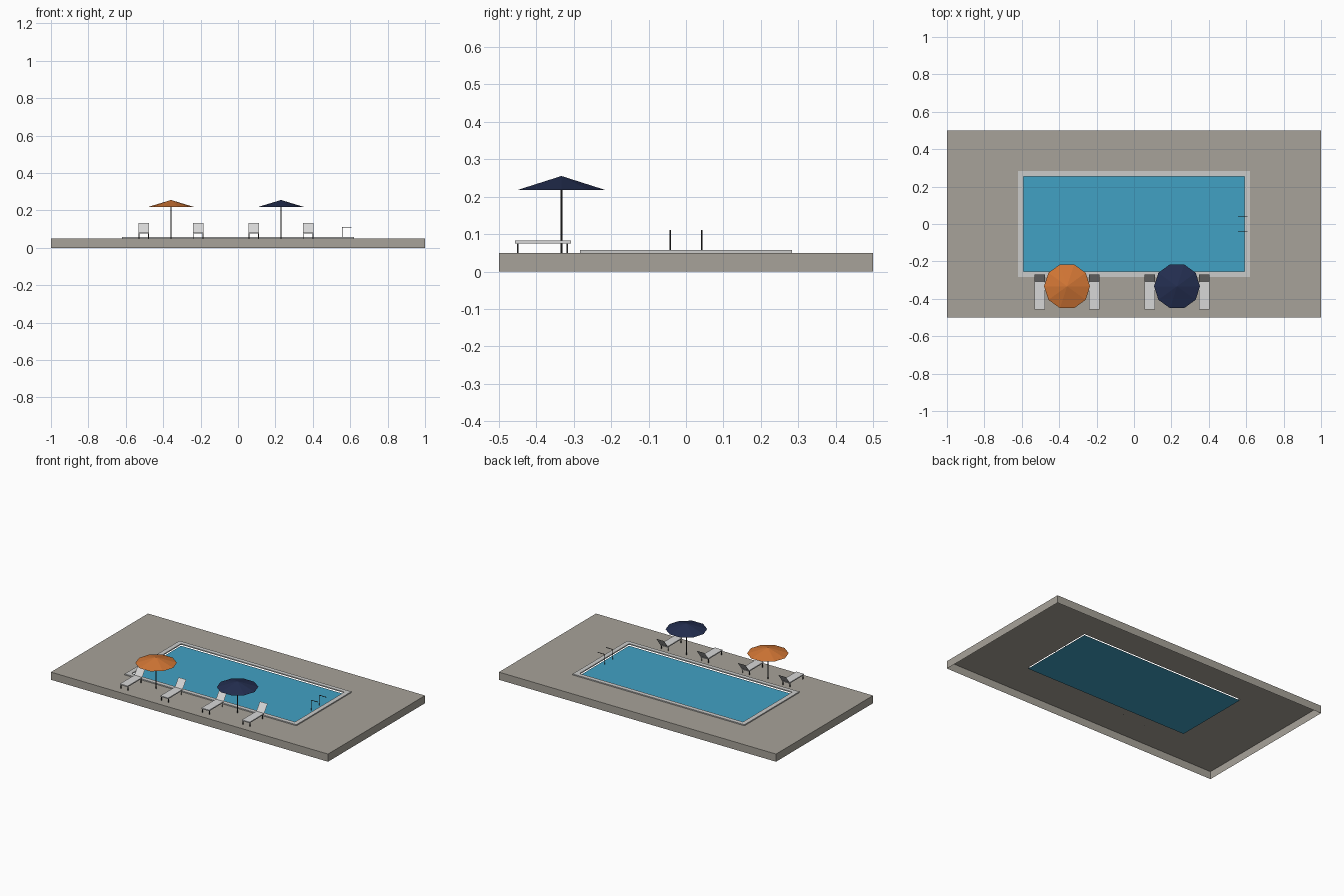
import bpy, bmesh, math
from mathutils import Vector, Matrix

cube = bpy.data.objects.get("Cube")
if cube:
    bpy.data.objects.remove(cube, do_unlink=True)


def material(name, r, g, b):
    m = bpy.data.materials.new(name)
    m.use_nodes = True
    m.diffuse_color = (r, g, b, 1)
    m.node_tree.nodes["Principled BSDF"].inputs["Base Color"].default_value = (r, g, b, 1)
    return m


STONE = material("warm grey stone", .39, .365, .32)
COPING = material("pale grey coping", .60, .60, .59)
WATER = material("pool blue", .053, .355, .55)
FABRIC = material("off white fabric", .68, .68, .68)
METAL = material("dark metal", .03, .03, .03)
ORANGE = material("orange canvas", .64, .18, .035)
NAVY = material("navy canvas", .017, .027, .08)


def finish(bm, name, mat):
    mesh = bpy.data.meshes.new(name)
    bm.to_mesh(mesh)
    bm.free()
    mesh.materials.append(mat)
    obj = bpy.data.objects.new(name, mesh)
    bpy.context.collection.objects.link(obj)
    return obj


def rect_shell(name, mat, loops, fill=False):
    """Bridge centred rectangles given as (half x, half y, z), outside to inside."""
    bm = bmesh.new()
    corners = ((-1, -1), (1, -1), (1, 1), (-1, 1))
    rings = [[bm.verts.new((sx * hx, sy * hy, z)) for sx, sy in corners]
             for hx, hy, z in loops]
    for a, b in zip(rings, rings[1:]):
        for i in range(4):
            j = (i + 1) % 4
            bm.faces.new((a[i], a[j], b[j], b[i]))
    if fill:
        bm.faces.new(rings[-1])
    return finish(bm, name, mat)


def add_box(bm, centre, size):
    bmesh.ops.create_cube(bm, size=1, matrix=Matrix.Translation(centre) @ Matrix.Diagonal((*size, 1)))


def add_rod(bm, start, end, radius):
    start, end = Vector(start), Vector(end)
    axis = end - start
    turn = axis.to_track_quat('Z', 'Y').to_matrix().to_4x4()
    bmesh.ops.create_cone(bm, cap_ends=True, segments=8, radius1=radius, radius2=radius,
                          depth=axis.length, matrix=Matrix.Translation((start + end) / 2) @ turn)


# Terrace shell with pool opening, raised coping and water sheet
DECK = .05
POOL = (.59, .255)
rect_shell("terrace", STONE, [(1, .5, 0), (1, .5, DECK), (*POOL, DECK)])
rect_shell("pool_coping", COPING,
           [(.62, .283, DECK), (.62, .283, .057), (*POOL, .057), (*POOL, DECK)])
rect_shell("water", WATER, [(*POOL, .043)], fill=True)


def lounger(x, label):
    front, hinge, top = -.457, -.308, -.271
    half = .028
    bm = bmesh.new()
    add_box(bm, (x, (front + hinge) / 2, .079), (2 * half, hinge - front, .007))
    finish(bm, "lounger_seat_" + label, FABRIC)

    # Thin reclined backrest
    bm = bmesh.new()
    bm.faces.new([bm.verts.new(p) for p in (
        (x - half, hinge, .082), (x + half, hinge, .082),
        (x + half, top, .132), (x - half, top, .132))])
    finish(bm, "lounger_backrest_" + label, FABRIC)

    bm = bmesh.new()
    for side in (-1, 1):
        for y in (-.45, -.318):
            add_box(bm, (x + side * (half - .003), y, .063), (.004, .004, .026))
    finish(bm, "lounger_legs_" + label, METAL)


def parasol(x, y, mat, label):
    bm = bmesh.new()
    bmesh.ops.create_cone(bm, cap_ends=False, segments=10, radius1=.123, radius2=.001, depth=.037,
                          matrix=Matrix.Translation((x, y, .2365)) @ Matrix.Rotation(math.pi / 2, 4, 'Z'))
    finish(bm, "parasol_canopy_" + label, mat)
    bm = bmesh.new()
    add_rod(bm, (x, y, DECK), (x, y, .25), .0025)
    finish(bm, "parasol_pole_" + label, METAL)


# Two seating groups along the front of the pool
for cx, canvas, label in ((-.358, ORANGE, "right"), (.23, NAVY, "left")):
    parasol(cx, -.333, canvas, label)
    for side, end in ((-1, "outer_a"), (1, "outer_b")):
        lounger(cx + side * .146, label + "_" + end)

# Pool handrails, upright in the water and bent over the edge
for side, label in ((-1, "front"), (1, "back")):
    y = side * .042
    bm = bmesh.new()
    add_rod(bm, (.558, y, .043), (.558, y, .11), .002)
    add_rod(bm, (.556, y, .109), (.607, y, .109), .002)
    finish(bm, "handrail_" + label, METAL)
